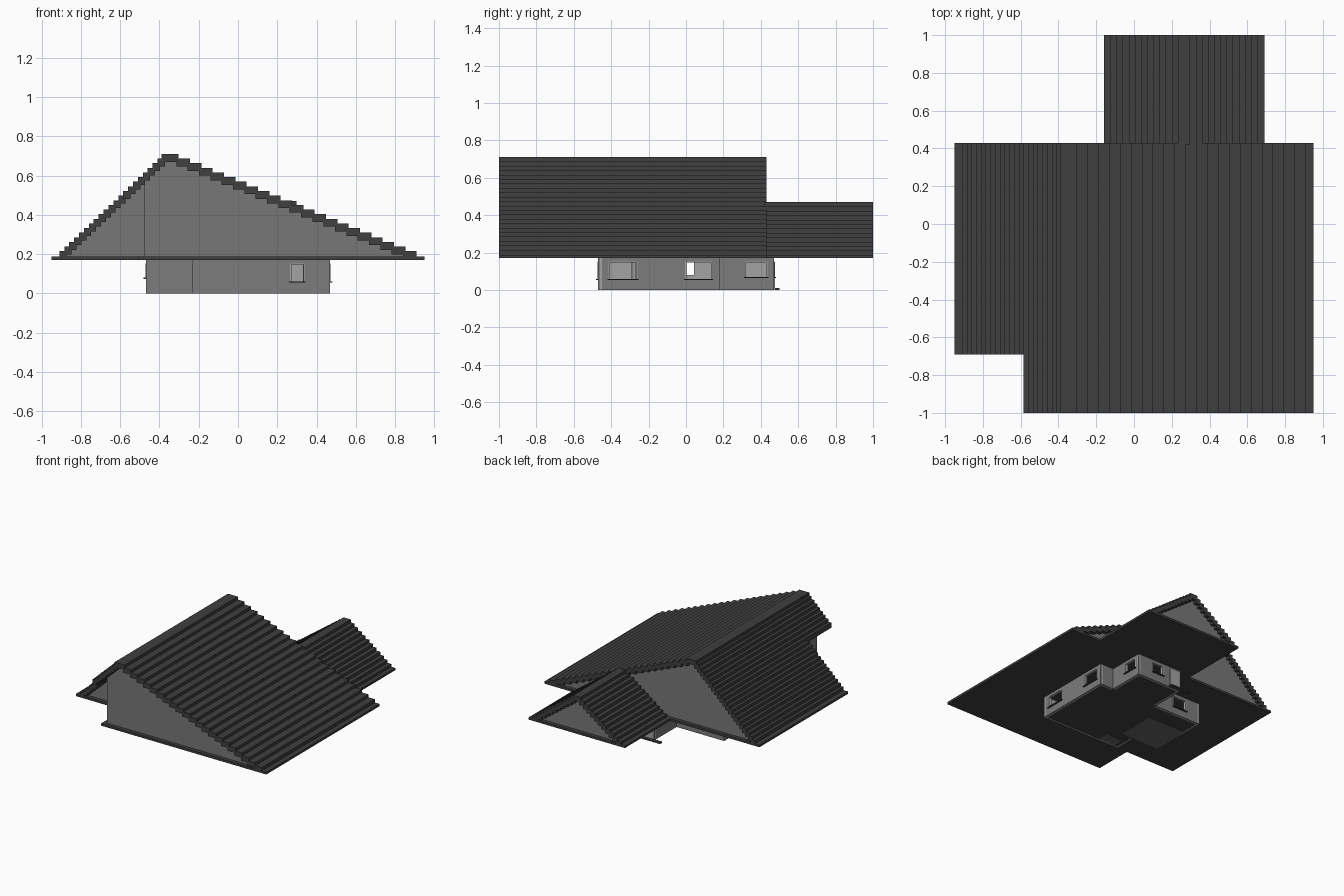
import bpy
import bmesh

if "Cube" in bpy.data.objects:
    bpy.data.objects.remove(bpy.data.objects["Cube"], do_unlink=True)


def material(name, v):
    m = bpy.data.materials.new(name)
    m.use_nodes = True
    m.diffuse_color = (v, v, v, 1)
    m.node_tree.nodes["Principled BSDF"].inputs["Base Color"].default_value = (v, v, v, 1)
    return m


ROOF = material("dark roof", 0.05)
GABLE = material("gable grey", 0.185)
WALL = material("wall grey", 0.2)
PLASTER = material("pale plaster", 0.37)
RUG = material("floor tile grey", 0.13)


def finish(name, bm, mats):
    bmesh.ops.recalc_face_normals(bm, faces=bm.faces)
    me = bpy.data.meshes.new(name)
    bm.to_mesh(me)
    bm.free()
    for m in mats:
        me.materials.append(m)
    ob = bpy.data.objects.new(name, me)
    bpy.context.collection.objects.link(ob)
    return ob


def add_box(bm, x, y, z, mat=0):
    """Add a box given (low, high) pairs, in either order."""
    verts = bmesh.ops.create_cube(bm, size=1)["verts"]
    for v in verts:
        for i, (a, b) in enumerate((x, y, z)):
            v.co[i] = (a + b) / 2 + v.co[i] * abs(b - a)
    for f in {f for v in verts for f in v.link_faces}:
        f.material_index = mat


def box(name, x, y, z, mat):
    bm = bmesh.new()
    add_box(bm, x, y, z)
    finish(name, bm, [mat])


def prism(name, pts, place, depth, mat):
    """Extrude a flat outline by a vector; place maps 2D points to 3D."""
    bm = bmesh.new()
    face = bm.faces.new([bm.verts.new(place(*p)) for p in pts])
    ext = bmesh.ops.extrude_face_region(bm, geom=[face])["geom"]
    bmesh.ops.translate(bm, vec=depth, verts=[v for v in ext if isinstance(v, bmesh.types.BMVert)])
    finish(name, bm, [mat])


# ---- stepped roof boards ----
def roof_slope(name, ridge, eave, top, rise, count, y_range):
    run = (eave - ridge) / count
    lap = 0.012 if run > 0 else -0.012
    bm = bmesh.new()
    for i in range(count):
        x0, x1 = ridge + i * run, ridge + (i + 1) * run
        z = top - i * rise
        add_box(bm, (x0 - (lap if i else 0), x1), y_range((x0 + x1) / 2), (z - 0.04, z))
    finish(name, bm, [ROOF])


RISE, TOP, RIDGE = 0.0236, 0.71, -0.36
roof_slope("main_roof_long_slope", RIDGE, 0.91, TOP, RISE, 22, lambda x: (-1, 0.43))
roof_slope("main_roof_steep_slope", RIDGE, -0.91, TOP, RISE, 22,
           lambda x: (-1 if x > -0.58 else -0.69, 0.43))
for sign, side in ((1, "left"), (-1, "right")):
    roof_slope("rear_roof_%s_slope" % side, 0.265, 0.265 + sign * 0.39, 0.47, RISE, 12,
               lambda x: (0.42, 1))
box("main_ridge_cap", (-0.39, -0.325), (-1, 0.43), (0.67, TOP), ROOF)

# ---- flat soffit that also forms the eaves ----
SOFFIT = [(-0.95, -0.69), (-0.51, -0.69), (-0.51, -1), (0.95, -1), (0.95, 0.43), (0.69, 0.43),
          (0.69, 1), (-0.16, 1), (-0.16, 0.43), (-0.95, 0.43)]
prism("soffit", SOFFIT, lambda x, y: (x, y, 0.17), (0, 0, 0.018), ROOF)

# ---- gable infills ----
BASE = 0.186


def main_line(x):
    slope = TOP - 0.19
    d = (x - RIDGE) / 1.27 if x > RIDGE else (RIDGE - x) / 0.55
    return TOP - 0.015 - slope * d


def gable(name, pts, y):
    prism(name, pts, lambda x, z: (x, y, z), (0, 0.012, 0), GABLE)


peak = (RIDGE, main_line(RIDGE))
gable("front_gable", [(-0.48, BASE), (0.88, BASE), (0.88, main_line(0.88)), peak,
                      (-0.48, main_line(-0.48))], -0.97)
gable("setback_gable", [(-0.9, BASE), (-0.48, BASE), (-0.48, main_line(-0.48)),
                        (-0.9, main_line(-0.9))], -0.66)
gable("back_gable", [(-0.9, BASE), (0.88, BASE), (0.88, main_line(0.88)), peak,
                     (-0.9, main_line(-0.9))], 0.39)
gable("rear_wing_gable", [(-0.11, BASE), (0.64, BASE), (0.265, 0.455)], 0.96)
prism("gable_return", [(-0.97, BASE), (-0.65, BASE), (-0.65, main_line(-0.48)),
                       (-0.97, main_line(-0.48))],
      lambda y, z: (-0.48, y, z), (0.012, 0, 0), GABLE)


# ---- house walls: grey outside, pale lining inside, real window openings ----
def wall(name, axis, pos, out, a, b, openings=()):
    bm = bmesh.new()

    def piece(u, z, d, mat):
        across = (pos + out * d[0], pos + out * d[1])
        x, y = (u, across) if axis == "x" else (across, u)
        add_box(bm, x, y, z, mat)

    def both(u, z):
        piece(u, z, (0, -0.01), 0)
        piece(u, z, (-0.01, -0.02), 1)

    edge = a
    for u0, u1, z0, z1 in openings:
        both((edge, u0), (0.0, 0.17))
        both((u0, u1), (0.0, z0))
        both((u0, u1), (z1, 0.17))
        # pale frame and dark sill
        for u in ((u0, u0 + 0.007), (u1 - 0.007, u1)):
            piece(u, (z0, z1), (0.002, -0.02), 1)
        piece((u0, u1), (z1 - 0.006, z1), (0.002, -0.02), 1)
        piece((u0 - 0.005, u1 + 0.005), (z0 - 0.006, z0), (0.012, -0.012), 2)
        edge = u1
    both((edge, b), (0.0, 0.17))
    finish(name, bm, [WALL, PLASTER, ROOF])


Z = (0.06, 0.152)
wall("front_wall", "x", -0.47, -1, -0.235, 0.47, [(0.265, 0.34, *Z)])
wall("front_recess_wall", "x", -0.29, -1, -0.47, -0.235)
wall("front_recess_side", "y", -0.235, -1, -0.47, -0.29)
wall("left_wall", "y", 0.47, 1, -0.47, 0.18, [(-0.415, -0.26, *Z), (-0.005, 0.14, *Z)])
wall("left_return_wall", "x", 0.18, 1, 0.35, 0.47)
wall("rear_wing_left_wall", "y", 0.35, 1, 0.18, 0.47, [(0.315, 0.435, 0.07, 0.152)])
wall("back_wall", "x", 0.47, 1, -0.05, 0.35, [(0.115, 0.215, 0.07, 0.152)])
wall("rear_wing_right_wall", "y", -0.05, -1, 0.19, 0.47)
wall("back_recess_wall", "x", 0.19, 1, -0.47, -0.05, [(-0.34, -0.215, *Z)])
wall("right_wall", "y", -0.47, -1, -0.29, 0.19, [(-0.1, 0.05, 0.08, 0.152)])

# ---- back door, step and floor ----
box("back_door", (-0.035, 0.05), (0.468, 0.476), (0.01, 0.15), PLASTER)
box("door_step", (-0.12, 0.06), (0.472, 0.5), (0, 0.01), ROOF)
FLOOR = [(-0.465, -0.285), (-0.23, -0.285), (-0.23, -0.465), (0.465, -0.465), (0.465, 0.175),
         (0.345, 0.175), (0.345, 0.465), (-0.045, 0.465), (-0.045, 0.185), (-0.465, 0.185)]
prism("floor", FLOOR, lambda x, y: (x, y, 0.002), (0, 0, 0.006), ROOF)
box("large_floor_panel", (-0.465, -0.12), (-0.28, 0.03), (0, 0.009), RUG)
box("entry_floor_panel", (-0.19, -0.04), (-0.465, -0.36), (0, 0.009), RUG)
